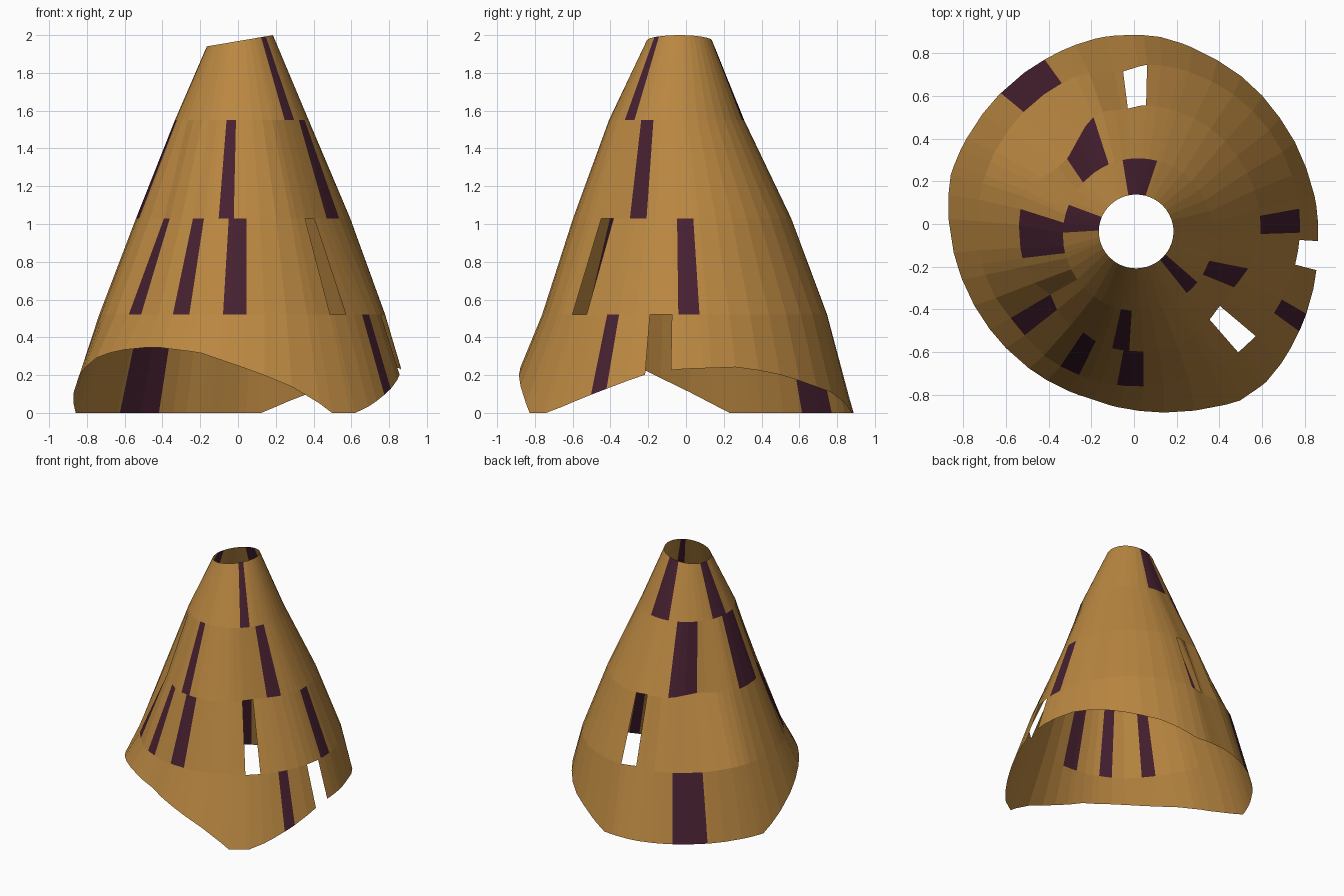
import bpy, bmesh, math

if "Cube" in bpy.data.objects:
    bpy.data.objects.remove(bpy.data.objects["Cube"])

def material(name, rgb):
    m = bpy.data.materials.new(name)
    m.diffuse_color = (*rgb, 1.0)
    m.use_nodes = True
    m.node_tree.nodes["Principled BSDF"].inputs["Base Color"].default_value = m.diffuse_color
    return m

OCHRE = material("ochre", (0.49, 0.243, 0.053))
PLUM = material("dark plum", (0.062, 0.0145, 0.030))

# Ragged bottom rim: angle (degrees from +x), radius, height
RIM = [(0, .864, .233), (20, .848, .243), (37, .846, .2), (53, .856, .14), (66, .864, .10),
       (82, .886, 0), (100, .889, 0), (118, .878, 0), (136, .876, 0), (150, .88, 0),
       (165, .89, 0), (180, .868, .12), (194, .85, .22), (205, .842, .285), (220, .836, .33),
       (238, .838, .35), (256, .844, .32), (270, .873, .25), (284, .908, .17),
       (293, .936, .10), (301, .966, 0), (311, .966, 0), (326, .926, .09),
       (345, .884, .2), (355, .866, .227), (360, .864, .233)]

# Upper rings: centre x, centre y, radius x, radius y, height, tilt along x
RINGS = [(.022, -.005, .757, .757, .52, 0), (.027, -.02, .567, .578, 1.03, 0),
         (.02, -.05, .354, .358, 1.55, 0), (.01, -.035, .175, .173, 1.97, .17)]

# Shallow dents in the sheet: ring height, angle, half width, depth
DENTS = [(.52, 98, 14, .035), (.52, 219, 18, .016), (1.03, 138, 32, .10), (1.03, 98, 12, .015),
         (1.03, 322, 36, .052), (1.03, 217, 15, .05), (1.03, 240, 14, .02)]

# Painted panels and open windows: row, start angle, end angle
PAINTED = [(0, 118.5, 135.5), (0, 327, 332.5),
           (1, 216, 224), (1, 241, 248.3), (1, 262.3, 271.7), (1, -2.7, 5.8),
           (2, 256.8, 265), (2, 328.5, 340), (2, 171, 194), (2, 113, 137),
           (3, 75.5, 102), (3, 157, 178.5), (3, 310, 321.5)]
WINDOWS = [(0, 345.8, 354.7), (1, 308, 316.5), (1, 87, 95.8)]

def rim_point(deg):
    for (a, r0, z0), (b, r1, z1) in zip(RIM, RIM[1:]):
        if a <= deg <= b:
            t = (deg - a) / (b - a)
            r = r0 + (r1 - r0) * t
            th = math.radians(deg)
            return (r * math.cos(th), r * math.sin(th), z0 + (z1 - z0) * t)

def ring_point(ring, deg):
    cx, cy, rx, ry, z, tilt = ring
    dent = 0
    for h, a, w, depth in DENTS:
        off = abs((deg - a + 180) % 360 - 180)
        if h == z and off < w:
            dent += depth * (0.5 + 0.5 * math.cos(math.pi * off / w))
    dx = (rx - dent) * math.cos(math.radians(deg))
    return (cx + dx, cy + (ry - dent) * math.sin(math.radians(deg)), z + tilt * dx)

def inside(regions, row, deg):
    return any(r == row and (deg - a) % 360 < b - a for r, a, b in regions)

# Shared column angles: every panel edge, plus regular steps in the gaps
cuts = {round(a % 360, 2) for p in PAINTED + WINDOWS for a in p[1:]}
for step in [82, 165, 301] + list(range(0, 360, 9)):
    if all(abs((step - c + 180) % 360 - 180) > 2.5 for c in cuts):
        cuts.add(step)
cuts = sorted(cuts)

# Open conical shell in four rows
bm = bmesh.new()
rows = [[bm.verts.new(rim_point(a)) for a in cuts]]
rows += [[bm.verts.new(ring_point(ring, a)) for a in cuts] for ring in RINGS]
n = len(cuts)
for row in range(4):
    for i in range(n):
        j = (i + 1) % n
        mid = cuts[i] + ((cuts[j] - cuts[i]) % 360) / 2
        if inside(WINDOWS, row, mid):
            continue
        f = bm.faces.new((rows[row][i], rows[row][j], rows[row + 1][j], rows[row + 1][i]))
        f.material_index = 1 if inside(PAINTED, row, mid) else 0

mesh = bpy.data.meshes.new("cone_shell")
bm.to_mesh(mesh)
bm.free()
mesh.materials.append(OCHRE)
mesh.materials.append(PLUM)
shell = bpy.data.objects.new("cone_shell", mesh)
bpy.context.collection.objects.link(shell)
